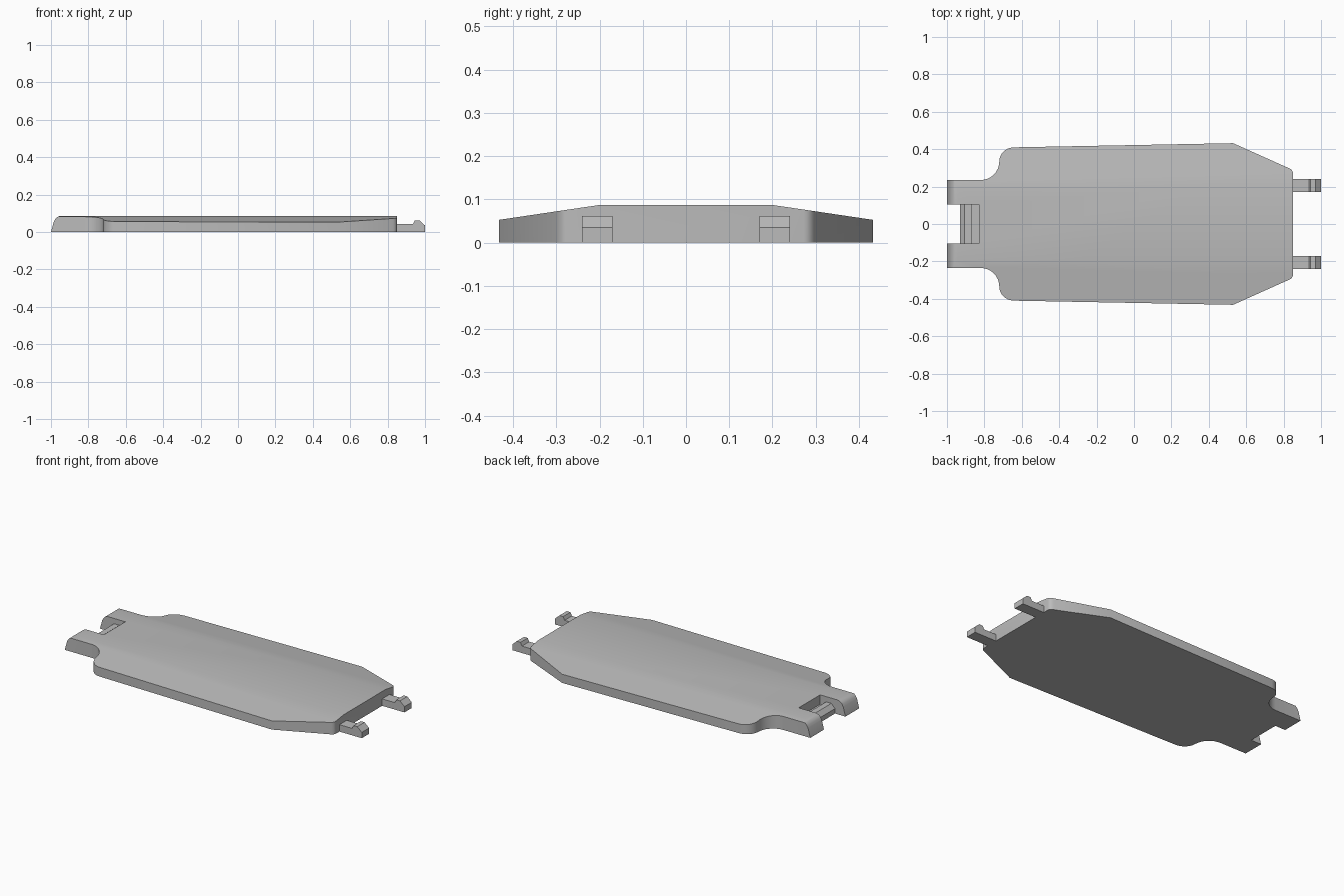
import bpy, bmesh, math
from mathutils import Vector

cube = bpy.data.objects.get("Cube")
if cube:
    bpy.data.objects.remove(cube, do_unlink=True)

grey = bpy.data.materials.new("grey plastic")
grey.use_nodes = True
colour = (0.5, 0.5, 0.5, 1)
grey.diffuse_color = colour
grey.node_tree.nodes["Principled BSDF"].inputs["Base Color"].default_value = colour


def prism(name, points, axis, lo, hi):
    """Extrude a 2D profile along an axis; points are the other two axes in order."""
    def place(p, t):
        c = list(p)
        c.insert(axis, t)
        return Vector(c)
    bm = bmesh.new()
    face = bm.faces.new([bm.verts.new(place(p, lo)) for p in points])
    top = bmesh.ops.extrude_face_region(bm, geom=[face])["geom"]
    shift = place((0, 0), hi - lo)
    bmesh.ops.translate(bm, vec=shift,
                        verts=[v for v in top if isinstance(v, bmesh.types.BMVert)])
    bmesh.ops.recalc_face_normals(bm, faces=bm.faces)
    mesh = bpy.data.meshes.new(name)
    bm.to_mesh(mesh)
    bm.free()
    mesh.materials.append(grey)
    obj = bpy.data.objects.new(name, mesh)
    bpy.context.collection.objects.link(obj)
    return obj


def arc(cx, cy, rx, ry, start, end, steps=8):
    angles = [math.radians(start + (end - start) * i / steps) for i in range(steps + 1)]
    return [(cx + rx * math.cos(a), cy + ry * math.sin(a)) for a in angles]


def intersect(obj, other):
    mod = obj.modifiers.new("trim", "BOOLEAN")
    mod.operation = "INTERSECT"
    mod.solver = "EXACT"
    mod.object = other
    bpy.context.view_layer.objects.active = obj
    bpy.ops.object.modifier_apply(modifier=mod.name)
    bpy.data.objects.remove(other, do_unlink=True)


# Plan outline: slot, prong, concave neck, rounded shoulder, tapered end
half = [(-0.83, 0.103), (-1, 0.103), (-1, 0.235)]
half += arc(-0.82, 0.335, 0.10, 0.10, -90, 0)
half += arc(-0.64, 0.335, 0.08, 0.075, 180, 95)
half += [(0.53, 0.432), (0.82, 0.302)]
half += arc(0.81, 0.272, 0.04, 0.03, 60, 0, 4)
outline = half + [(x, -y) for x, y in reversed(half)]
cover = prism("cover_plate", outline, 2, 0, 0.1)

# Sloping sides of the top
section = [(-0.45, 0), (0.45, 0), (0.45, 0.05), (0.2, 0.087), (-0.2, 0.087), (-0.45, 0.05)]
intersect(cover, prism("section_trim", section, 0, -1.1, 1.1))

# Rounded nose of the prongs
nose = [(1, 0), (-1, 0), (-0.985, 0.055)]
nose += arc(-0.943, 0.045, 0.042, 0.042, 160, 90, 6) + [(1, 0.087)]
intersect(cover, prism("nose_trim", nose, 1, -0.6, 0.6))

# Latch bar between the prongs
bar = [(-0.84 + 0.015, 0), (-0.93, 0), (-0.93, 0.03), (-0.905, 0.055),
       (-0.87, 0.055), (-0.87, 0.03), (-0.825, 0.03)]
parts = [cover, prism("latch_bar", bar, 1, -0.105, 0.105)]

# Snap hooks
hook = [(0.84, 0), (1, 0), (1, 0.035), (0.97, 0.062), (0.945, 0.062),
        (0.935, 0.042), (0.84, 0.042)]
for name, y in (("front_hook", -0.205), ("back_hook", 0.205)):
    parts.append(prism(name, hook, 1, y - 0.035, y + 0.035))

bpy.ops.object.select_all(action="DESELECT")
for obj in parts:
    obj.select_set(True)
bpy.context.view_layer.objects.active = cover
bpy.ops.object.shade_smooth_by_angle(angle=math.radians(30))
